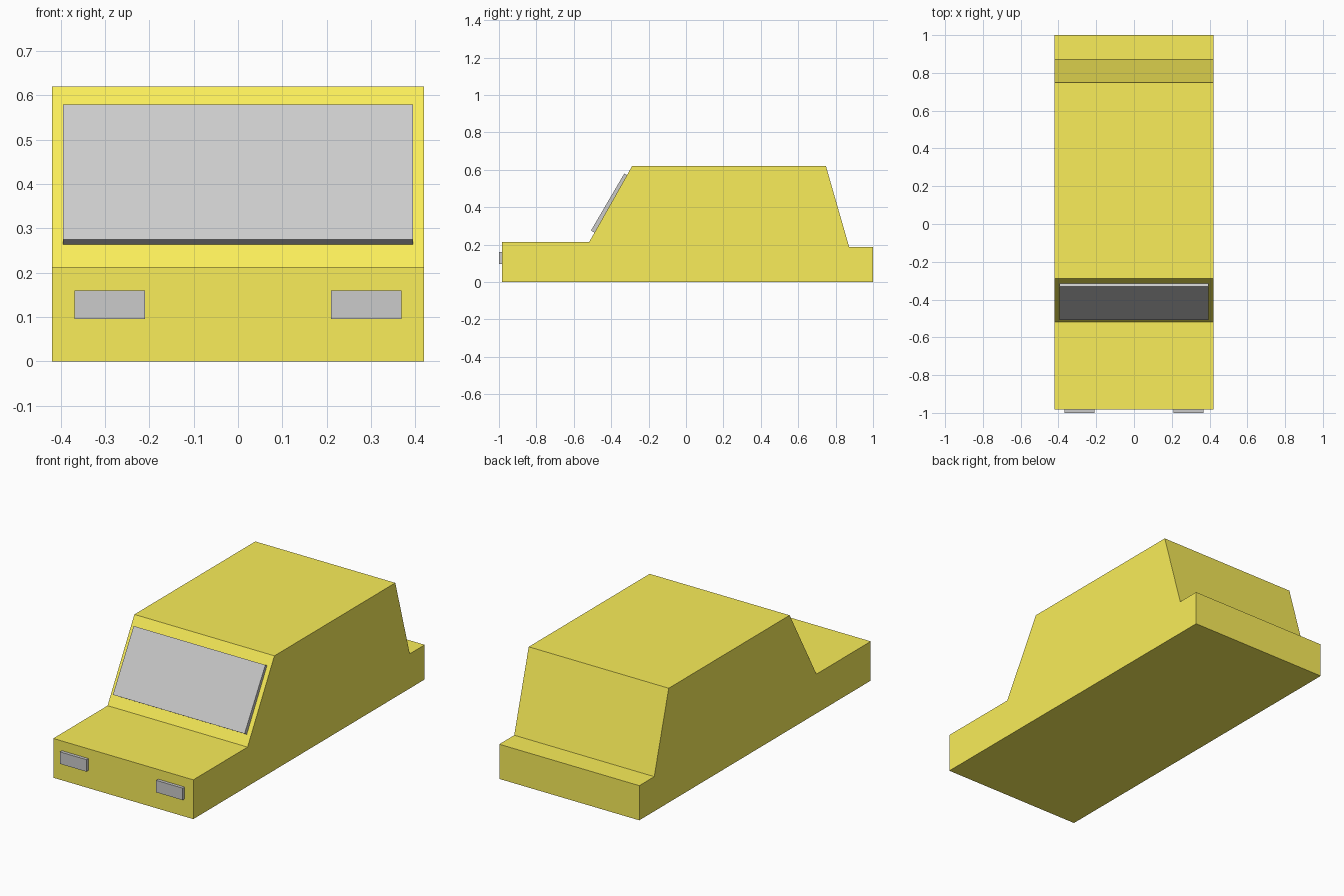
import bpy, bmesh
from math import atan2
from mathutils import Matrix, Vector

if "Cube" in bpy.data.objects:
    bpy.data.objects.remove(bpy.data.objects["Cube"])

paint = bpy.data.materials.new("yellow_paint")
paint.diffuse_color = (0.95, 0.85, 0.1, 1)
paint.use_nodes = True
paint.node_tree.nodes["Principled BSDF"].inputs["Base Color"].default_value = paint.diffuse_color


def add_object(name, bm, mat=None):
    bmesh.ops.recalc_face_normals(bm, faces=bm.faces)
    mesh = bpy.data.meshes.new(name)
    bm.to_mesh(mesh)
    bm.free()
    if mat:
        mesh.materials.append(mat)
    obj = bpy.data.objects.new(name, mesh)
    bpy.context.collection.objects.link(obj)
    return obj


def box(name, size, center, tilt=0):
    bm = bmesh.new()
    bmesh.ops.create_cube(bm, size=1, matrix=Matrix.Diagonal((*size, 1)))
    obj = add_object(name, bm)
    obj.location = center
    obj.rotation_euler.x = tilt
    return obj


# Body: side profile (y, z) extruded across the width
half_width = 0.42
profile = [(-0.983, 0), (1, 0), (1, 0.188), (0.872, 0.188), (0.748, 0.62),
           (-0.288, 0.62), (-0.518, 0.213), (-0.983, 0.213)]
bm = bmesh.new()
side = bm.faces.new([bm.verts.new((-half_width, y, z)) for y, z in profile])
ext = bmesh.ops.extrude_face_region(bm, geom=[side], use_keep_orig=True)
bmesh.ops.translate(bm, vec=(2 * half_width, 0, 0),
                    verts=[v for v in ext["geom"] if isinstance(v, bmesh.types.BMVert)])
add_object("car_body", bm, paint)

# Windshield: thin panel lying on the sloped front of the cabin
low, high = Vector((0, -0.508, 0.275)), Vector((0, -0.33, 0.58))
slope = high - low
normal = Vector((0, -slope.z, slope.y)).normalized()
thick = 0.03
box("windshield", (0.79, slope.length, thick),
    (low + high) / 2 - normal * thick / 2, atan2(slope.z, slope.y))

# Headlights: one block on each side of the nose
for label, sx in (("left", -1), ("right", 1)):
    box(label + "_headlight", (0.159, 0.03, 0.065), (sx * 0.289, -0.985, 0.128))
